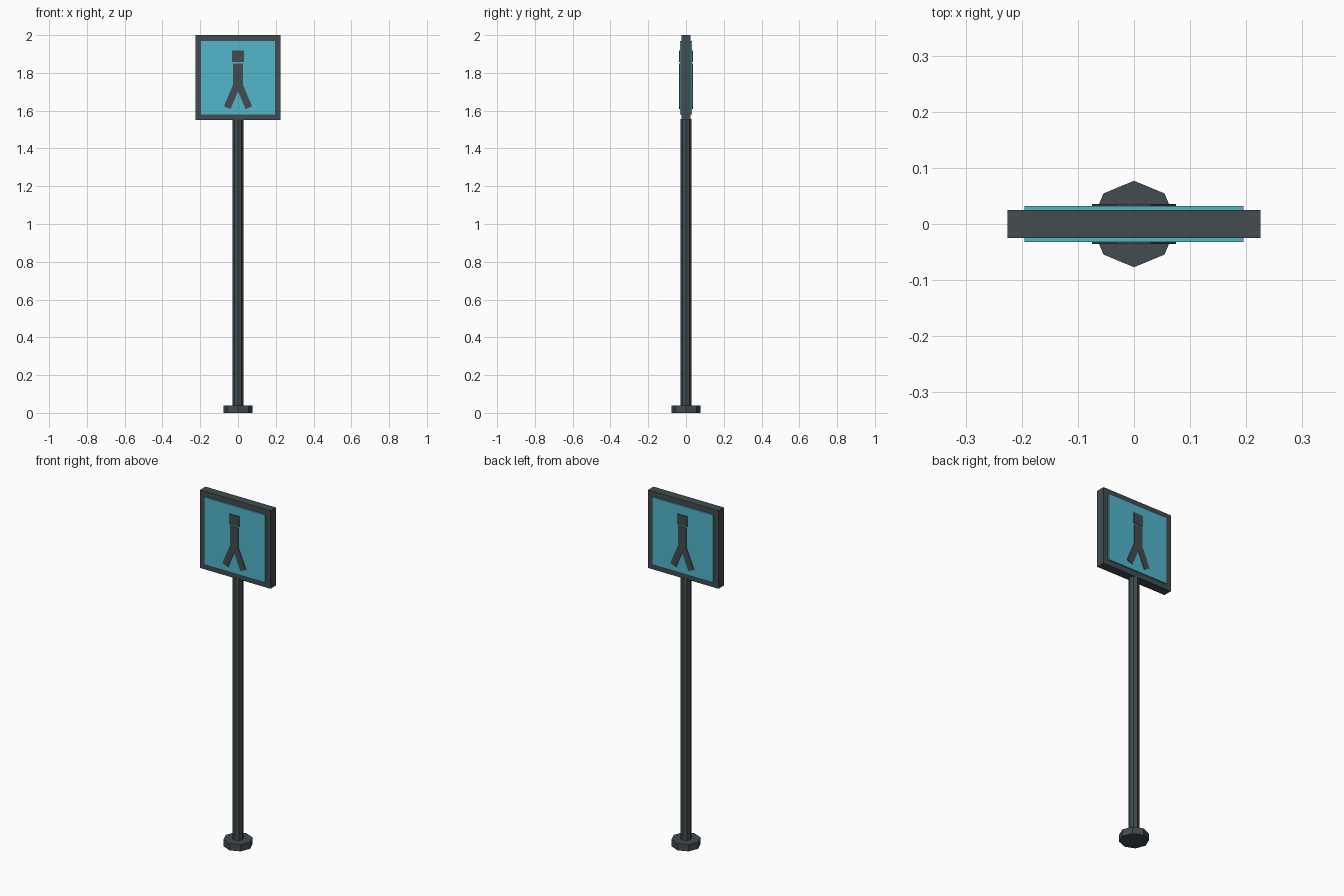
import bpy, math

if "Cube" in bpy.data.objects:
    bpy.data.objects.remove(bpy.data.objects["Cube"])


def material(name, rgb):
    m = bpy.data.materials.new(name)
    m.diffuse_color = (*rgb, 1)
    m.use_nodes = True
    m.node_tree.nodes["Principled BSDF"].inputs["Base Color"].default_value = m.diffuse_color
    return m


DARK = material("dark grey", (0.056, 0.072, 0.080))
BLUE = material("sky blue", (0.084, 0.474, 0.604))


def box(name, center, size, mat, tilt=0):
    bpy.ops.mesh.primitive_cube_add(size=1, location=center, rotation=(0, tilt, 0))
    ob = bpy.context.object
    ob.name = name
    ob.scale = size
    ob.data.materials.append(mat)
    return ob


def octagon(name, radius, z0, z1):
    # vertices lie on the x and y axes
    bpy.ops.mesh.primitive_cylinder_add(vertices=8, radius=radius, depth=z1 - z0,
                                        location=(0, 0, (z0 + z1) / 2))
    ob = bpy.context.object
    ob.name = name
    ob.data.materials.append(DARK)
    return ob


# Post and foot
octagon("base", 0.077, 0, 0.04)
octagon("pole", 0.028, 0.04, 1.555)

# Sign case
box("sign_frame", (0, 0, 1.775), (0.45, 0.05, 0.45), DARK)

# Coloured plate and walking figure on both sides
for label, s in (("front", -1), ("back", 1)):
    box(label + "_panel", (0, s * 0.02875, 1.775), (0.39, 0.0075, 0.39), BLUE)
    y, t = s * 0.034, 0.004
    box(label + "_figure_head", (0, y, 1.888), (0.062, t, 0.062), DARK)
    box(label + "_figure_body", (0, y, 1.785), (0.052, t, 0.13), DARK)
    for side, d in (("left", -1), ("right", 1)):
        box(f"{label}_figure_{side}_leg", (d * 0.03, y, 1.68),
            (0.038, t, 0.14), DARK, tilt=-d * 0.4)
